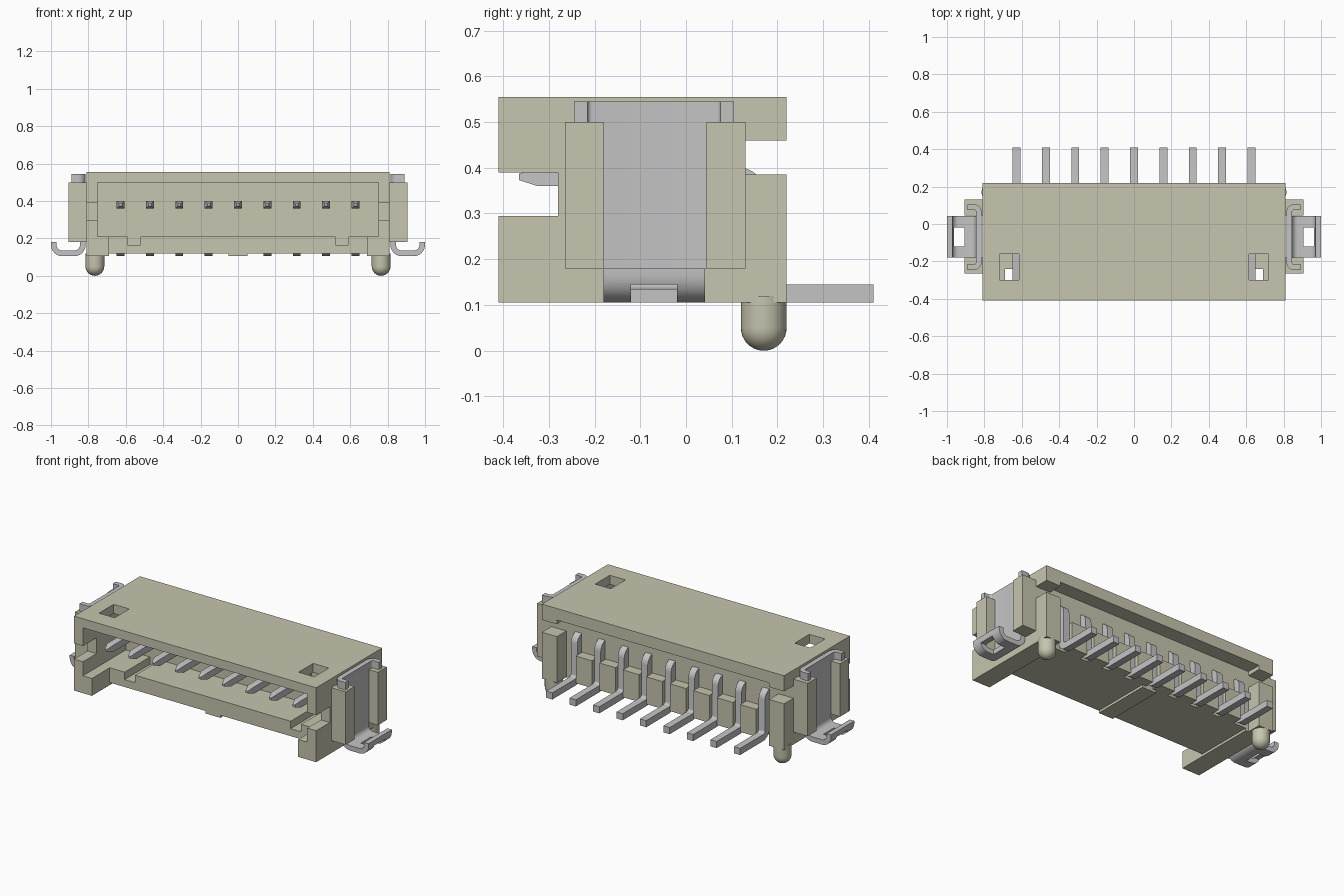
import bpy, bmesh, math
from mathutils import Vector

if "Cube" in bpy.data.objects:
    bpy.data.objects.remove(bpy.data.objects["Cube"], do_unlink=True)


def material(name, rgb):
    m = bpy.data.materials.new(name)
    m.use_nodes = True
    m.diffuse_color = (*rgb, 1)
    bsdf = next(n for n in m.node_tree.nodes if n.type == 'BSDF_PRINCIPLED')
    bsdf.inputs["Base Color"].default_value = (*rgb, 1)
    return m


BEIGE = material("beige plastic", (0.57, 0.56, 0.43))
METAL = material("grey metal", (0.55, 0.55, 0.56))


def finish(bm, name, mat, smooth=False):
    bmesh.ops.recalc_face_normals(bm, faces=bm.faces)
    me = bpy.data.meshes.new(name)
    bm.to_mesh(me)
    bm.free()
    ob = bpy.data.objects.new(name, me)
    bpy.context.collection.objects.link(ob)
    me.materials.append(mat)
    if smooth:
        select(ob)
        bpy.ops.object.shade_smooth_by_angle(angle=math.radians(35))
    return ob


def select(ob):
    bpy.ops.object.select_all(action='DESELECT')
    ob.select_set(True)
    bpy.context.view_layer.objects.active = ob


def box(name, x, y, z, mat=BEIGE):
    bm = bmesh.new()
    bmesh.ops.create_cube(bm, size=1)
    for v in bm.verts:
        v.co = [(a + b) / 2 + c * abs(b - a) for (a, b), c in zip((x, y, z), v.co)]
    return finish(bm, name, mat)


def cut(ob, x, y, z):
    tool = box("cutter", x, y, z)
    tool.hide_render = True
    select(ob)
    mod = ob.modifiers.new("cut", 'BOOLEAN')
    mod.operation, mod.solver, mod.object = 'DIFFERENCE', 'EXACT', tool
    bpy.ops.object.modifier_apply(modifier=mod.name)
    bpy.data.objects.remove(tool, do_unlink=True)


def rounded(points, radius, steps=6):
    """Round the inner corners of an open 2D path."""
    pts = [Vector(p) for p in points]
    out = [pts[0]]
    for a, b, c in zip(pts, pts[1:], pts[2:]):
        u, w = (a - b).normalized(), (c - b).normalized()
        if abs(u.dot(w)) > 0.99:
            out.append(b)
            continue
        centre = b + (u + w) * radius
        for i in range(steps + 1):
            t = i / steps * math.pi / 2
            out.append(centre - w * radius * math.cos(t) - u * radius * math.sin(t))
    return out + [pts[-1]]


def strip(name, path, thick, lo, hi, place, taper=1.0):
    """Sweep a rectangular section along a 2D path; place maps (u, v, w) to xyz."""
    bm = bmesh.new()
    rings = []
    for i, p in enumerate(path):
        d = (path[min(i + 1, len(path) - 1)] - path[max(i - 1, 0)]).normalized()
        n = Vector((-d.y, d.x)) * thick / 2
        mid, half = (lo + hi) / 2, (hi - lo) / 2
        k = taper if i == 0 else 1
        rings.append([bm.verts.new(place(*(p + n * a * k), mid + b * half * k))
                      for a, b in ((1, -1), (1, 1), (-1, 1), (-1, -1))])
    for r, q in zip(rings, rings[1:]):
        for j in range(4):
            bm.faces.new((r[j], r[(j + 1) % 4], q[(j + 1) % 4], q[j]))
    bm.faces.new(rings[0])
    bm.faces.new(rings[-1])
    return finish(bm, name, METAL, True)


# Housing: one block with cavity, notches and slots cut out
ALL = (-1, 1)
body = box("housing", (-.81, .81), (-.41, .22), (.105, .555))
cut(body, (-.75, .75), (-.5, 0), (.21, .50))           # mating cavity
cut(body, (-.69, .69), (-.5, -.24), (0, .25))          # floor front edge
cut(body, (-.69, .69), (-.5, .5), (0, .12))            # raised underside
cut(body, ALL, (-.5, -.28), (.295, .39))               # side wall notch
cut(body, ALL, (.13, .5), (.385, .46))                 # rear notch
cut(body, (-.71, .71), (.13, .5), (0, .485))           # rear recess
for s in (1, -1):
    cut(body, sorted((s * .52, s * .59)), (-.4, 0), (.165, .25))    # floor grooves
    cut(body, sorted((s * .615, s * .72)), (-.30, -.16), (.45, .6))  # roof windows

box("bottom_rib", (-.05, .05), (-.24, .13), (.105, .125))

# Contact pins and the comb between them
PITCH = 0.157
pin_path = [Vector((-.365, .38))] + rounded([(-.325, .38), (.152, .38), (.152, .125), (.41, .125)], .035)
for i in range(-4, 5):
    x = i * PITCH
    strip(f"pin_{i + 5}", pin_path, .04, x - .021, x + .021,
          lambda u, v, w: (w, u, v), taper=.35)
    if i < 4:
        box(f"comb_block_{i + 5}", (x + .025, x + PITCH - .025), (.12, .19), (.12, .285))

# Parts found at both ends
for s, side in ((1, "left"), (-1, "right")):
    # Guide rails holding the metal clip
    for y, where in (((-.265, -.18), "front"), ((.045, .13), "rear")):
        box(f"{side}_{where}_rail", sorted((s * .80, s * .905)), y, (.18, .50))

    # Clip plate with outward flanges
    flange = rounded([(.89, -.23), (.83, -.23), (.83, .09), (.89, .09)], .025)
    strip(f"{side}_clip_plate", flange, .03, .18, .545,
          lambda u, v, w: (s * u, v, w))

    # Solder foot with upturned tip and slot
    foot_path = rounded([(.83, .19), (.83, .12), (.985, .12), (.985, .18)], .045)
    foot = strip(f"{side}_solder_foot", foot_path, .03, -.18, .042,
                 lambda u, v, w: (s * u, w, v))
    cut(foot, sorted((s * .905, s * 1.05)), (-.12, -.02), (0, .145))

    # Locating peg with domed end
    bm = bmesh.new()
    bmesh.ops.create_uvsphere(bm, u_segments=32, v_segments=16, radius=.05)
    for v in bm.verts:
        if v.co.z > .001:
            v.co = (*(v.co.xy.normalized() * .05 if v.co.xy.length > .001 else (0, 0)), .07)
        v.co += Vector((s * .765, .17, .05))
    bmesh.ops.remove_doubles(bm, verts=bm.verts, dist=.0001)
    finish(bm, f"{side}_locating_peg", BEIGE, True)
